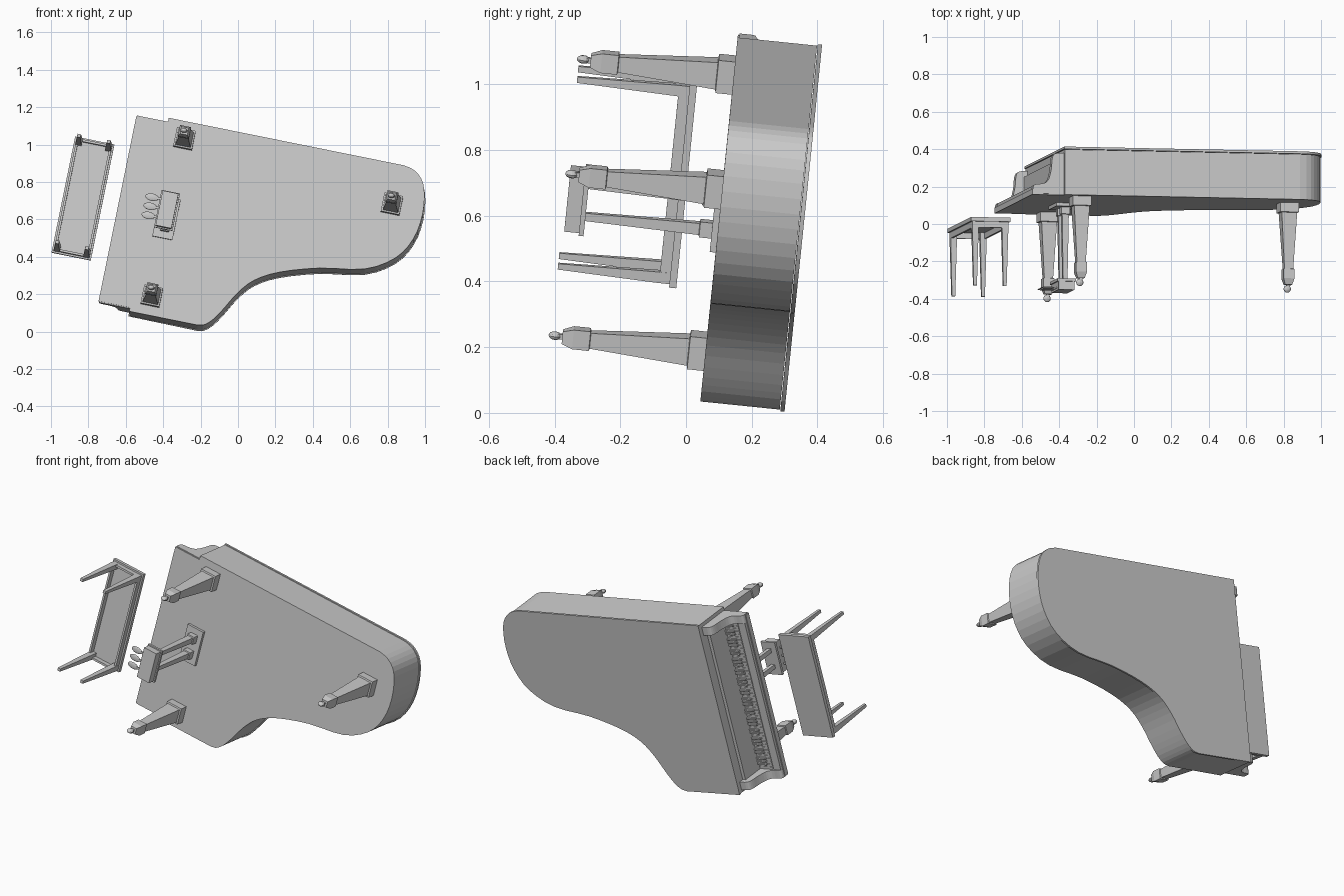
import bpy, bmesh
from mathutils import Vector, Matrix

cube = bpy.data.objects.get("Cube")
if cube:
    bpy.data.objects.remove(cube, do_unlink=True)

# The whole set is built upright (x to the tail, y across, z up), then tipped
length = Vector((0.98, -0.02, -0.198)).normalized()
up = Vector((0, 0.995, -0.102))
up = (up - up.dot(length) * length).normalized()
across = up.cross(length)
TIP = Matrix((length, across, up)).transposed().to_4x4()


def finish(name, bm):
    bmesh.ops.recalc_face_normals(bm, faces=bm.faces)
    mesh = bpy.data.meshes.new(name)
    bm.to_mesh(mesh)
    bm.free()
    obj = bpy.data.objects.new(name, mesh)
    bpy.context.collection.objects.link(obj)
    obj.matrix_world = TIP
    return obj


def add_box(bm, x, y, z):
    size = [b - a for a, b in (x, y, z)]
    mid = [(a + b) / 2 for a, b in (x, y, z)]
    bmesh.ops.create_cube(bm, size=1, matrix=Matrix.Translation(mid) @ Matrix.Diagonal((*size, 1)))


def box(name, x, y, z):
    bm = bmesh.new()
    add_box(bm, x, y, z)
    return finish(name, bm)


def prism(name, points, offset):
    bm = bmesh.new()
    face = bm.faces.new([bm.verts.new(p) for p in points])
    new = bmesh.ops.extrude_face_region(bm, geom=[face], use_keep_orig=True)["geom"]
    bmesh.ops.translate(bm, vec=offset, verts=[v for v in new if isinstance(v, bmesh.types.BMVert)])
    return finish(name, bm)


def add_square_loft(bm, x, y, sections):
    rings = []
    for z, h in sections:
        rings.append([bm.verts.new((x + a * h, y + b * h, z))
                      for a, b in ((-1, -1), (1, -1), (1, 1), (-1, 1))])
    for low, high in zip(rings, rings[1:]):
        for i in range(4):
            j = (i + 1) % 4
            bm.faces.new((low[i], low[j], high[j], high[i]))
    bm.faces.new(rings[0])
    bm.faces.new(rings[-1])


def add_ellipsoid(bm, center, radii):
    bmesh.ops.create_uvsphere(bm, u_segments=12, v_segments=8, radius=1,
                              matrix=Matrix.Translation(center) @ Matrix.Diagonal((*radii, 1)))


def smooth_path(points, steps):
    out = []
    for i in range(1, len(points) - 2):
        a, b, c, d = (Vector(p) for p in points[i - 1:i + 3])
        for k in range(steps):
            t = k / steps
            out.append(0.5 * (2 * b + (c - a) * t + (2 * a - 5 * b + 4 * c - d) * t * t
                              + (3 * b - a - 3 * c + d) * t ** 3))
    return out + [Vector(points[-2])]


# Case outline: straight spine, round tail, S-shaped bent side
SPINE, FRONT, SIDE = -1.056, -0.592, 0.005
curve = smooth_path([(0.5, SPINE), (0.69, SPINE), (0.775, -1.025), (0.822, -0.953), (0.841, -0.819),
                     (0.819, -0.679), (0.745, -0.559), (0.595, -0.468), (0.358, -0.425),
                     (0.153, -0.361), (0.03, -0.292), (-0.045, -0.206), (-0.109, -0.094),
                     (-0.16, -0.024), (-0.221, SIDE), (-0.4, SIDE)], 3)
outline = [Vector((FRONT, SPINE))] + curve + [Vector((FRONT, SIDE))]
prism("case", [(p.x, p.y, 0.04) for p in outline], (0, 0, 0.243))

# Lid, a little wider than the case
center = Vector((0.1, -0.55))
wide = []
for i, p in enumerate(outline):
    tangent = outline[(i + 1) % len(outline)] - outline[i - 1]
    wide.append(p + Vector((tangent.y, -tangent.x)).normalized() * 0.005)
prism("lid", [(p.x, p.y, 0.285) for p in wide], (0, 0, 0.013))

# Keybed, key slip and fallboard
KEYS_Y = (-0.985, -0.06)
box("keybed", (-0.764, -0.58), (-1.03, -0.016), (0.04, 0.07))
box("key_slip", (-0.758, -0.708), KEYS_Y, (0.07, 0.088))
box("fallboard", (-0.612, -0.59), KEYS_Y, (0.07, 0.235))

# Scrolled arms at both ends of the keyboard
arm = smooth_path([(-0.76, 0.04), (-0.76, 0.08), (-0.748, 0.094), (-0.70, 0.102), (-0.675, 0.125),
                   (-0.661, 0.18), (-0.656, 0.235), (-0.64, 0.262), (-0.59, 0.266), (-0.5, 0.266)], 3)
arm = [Vector((-0.76, 0.045))] + arm + [Vector((-0.58, 0.266)), Vector((-0.58, 0.045))]
for name, y in (("right_arm", -1.035), ("left_arm", -0.06)):
    prism(name, [(p.x, y, p.y) for p in arm], (0, 0.05, 0))

# Keys
white, black = bmesh.new(), bmesh.new()
COUNT = 52
step = (KEYS_Y[1] - KEYS_Y[0]) / COUNT
for i in range(COUNT):
    y = KEYS_Y[0] + i * step
    add_box(white, (-0.706, -0.6), (y + 0.0008, y + step - 0.0008), (0.06, 0.09))
    if i and i % 7 not in (2, 5):
        add_box(black, (-0.675, -0.6), (y - 0.005, y + 0.005), (0.085, 0.102))
finish("white_keys", white)
finish("black_keys", black)

# Three tapered legs with collars, foot blocks and casters
leg = [(0.045, 0.051), (-0.01, 0.051), (-0.012, 0.042), (-0.312, 0.024), (-0.314, 0.03),
       (-0.365, 0.03), (-0.398, 0.019)]
for name, x, y in (("right_front_leg", -0.487, -0.96), ("left_front_leg", -0.49, -0.097),
                   ("tail_leg", 0.67, -0.837)):
    bm = bmesh.new()
    add_square_loft(bm, x, y, leg)
    add_box(bm, (x - 0.008, x + 0.008), (y - 0.008, y + 0.008), (-0.42, -0.39))
    add_ellipsoid(bm, (x - 0.004, y, -0.42), (0.02, 0.013, 0.02))
    finish(name, bm)

# Pedal lyre
LX, LY = -0.494, -0.525
box("lyre_plate", (LX - 0.058, LX + 0.052), (LY - 0.11, LY + 0.11), (0.022, 0.045))
box("pedal_box", (LX - 0.043, LX + 0.043), (LY - 0.095, LY + 0.095), (-0.425, -0.372))
box("pedal_box_cap", (LX - 0.05, LX + 0.05), (LY - 0.102, LY + 0.102), (-0.38, -0.365))
posts, pedals = bmesh.new(), bmesh.new()
for side in (-1, 1):
    add_square_loft(posts, LX, LY + side * 0.05, [(0.03, 0.024), (-0.015, 0.024), (-0.017, 0.018),
                                                  (-0.37, 0.012)])
for k in (-1, 0, 1):
    add_box(pedals, (LX - 0.09, LX), (LY + k * 0.05 - 0.006, LY + k * 0.05 + 0.006), (-0.415, -0.407))
    add_ellipsoid(pedals, (LX - 0.092, LY + k * 0.05, -0.411), (0.037, 0.02, 0.006))
finish("lyre_posts", posts)
finish("pedals", pedals)

# Bench: top, apron frame and four tapered legs
X0, X1, Y0, Y1 = -1.06, -0.846, -0.845, -0.21
box("bench_top", (X0, X1), (Y0, Y1), (-0.09, -0.068))
apron, legs = bmesh.new(), bmesh.new()
i, o, z = 0.022, 0.01, (-0.122, -0.088)
for a, b in ((X0 + o, X0 + i), (X1 - i, X1 - o)):
    add_box(apron, (a, b), (Y0 + o, Y1 - o), z)
for a, b in ((Y0 + o, Y0 + i), (Y1 - i, Y1 - o)):
    add_box(apron, (X0 + i, X1 - i), (a, b), z)
for x in (X0 + 0.026, X1 - 0.026):
    for y in (Y0 + 0.026, Y1 - 0.026):
        add_square_loft(legs, x, y, [(-0.088, 0.017), (-0.125, 0.017), (-0.433, 0.009)])
finish("bench_apron", apron)
finish("bench_legs", legs)
